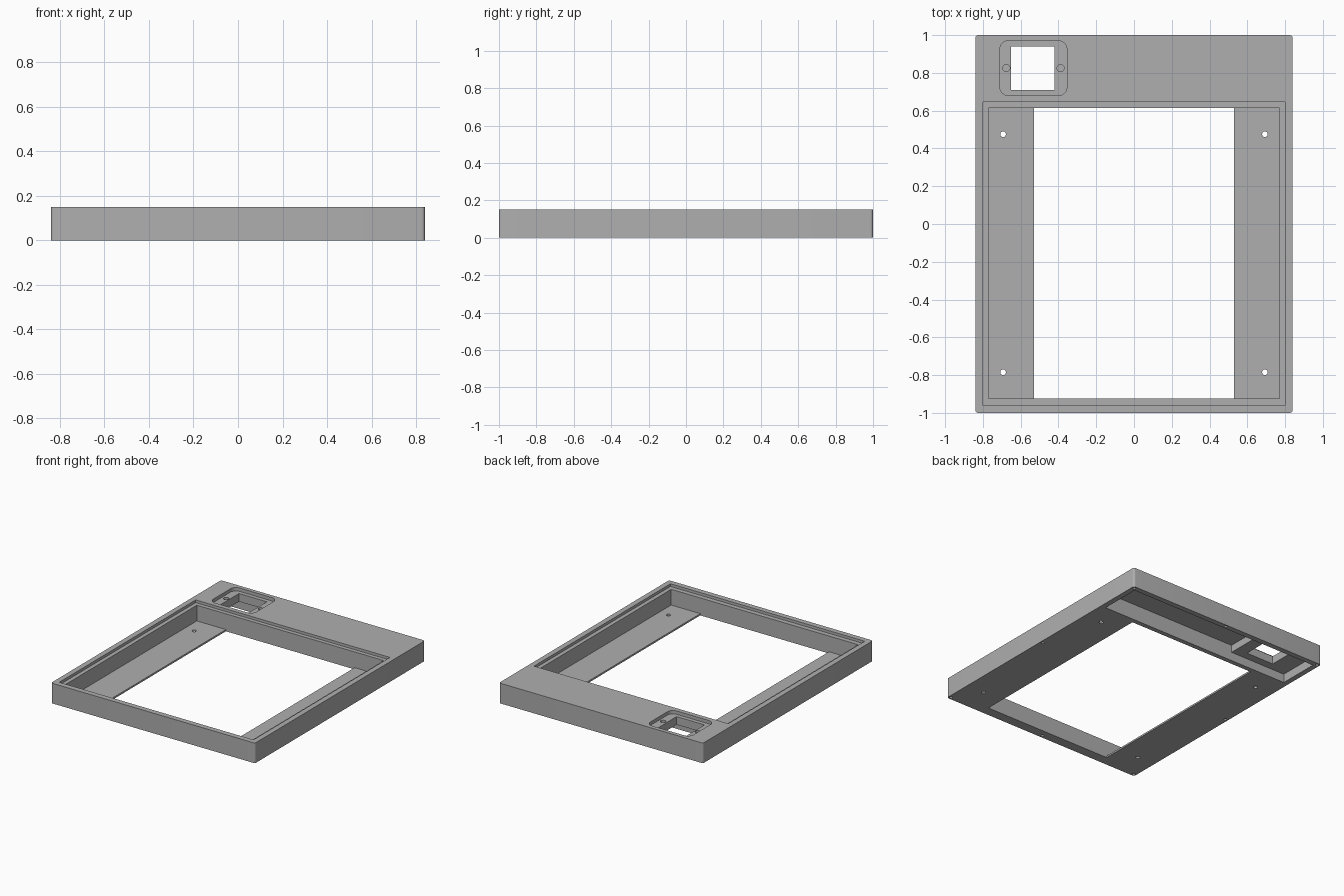
import bpy, bmesh, math
from mathutils import Vector

cube = bpy.data.objects.get("Cube")
if cube:
    bpy.data.objects.remove(cube, do_unlink=True)

grey = bpy.data.materials.new("plain grey")
grey.use_nodes = True
colour = (0.43, 0.43, 0.43, 1)
grey.diffuse_color = colour
grey.node_tree.nodes["Principled BSDF"].inputs["Base Color"].default_value = colour


def extrude(name, points, direction):
    """Solid made by sweeping a closed outline along a direction."""
    bm = bmesh.new()
    face = bm.faces.new([bm.verts.new(p) for p in points])
    swept = bmesh.ops.extrude_face_region(bm, geom=[face])["geom"]
    bmesh.ops.translate(bm, vec=Vector(direction),
                        verts=[v for v in swept if isinstance(v, bmesh.types.BMVert)])
    bmesh.ops.recalc_face_normals(bm, faces=bm.faces)
    mesh = bpy.data.meshes.new(name)
    bm.to_mesh(mesh)
    bm.free()
    mesh.materials.append(grey)
    obj = bpy.data.objects.new(name, mesh)
    bpy.context.collection.objects.link(obj)
    return obj


def arc(cx, cy, z, r, start, sweep, steps):
    angles = [start + sweep * i / steps for i in range(steps + 1)]
    return [(cx + r * math.cos(a), cy + r * math.sin(a), z) for a in angles]


def block(name, x0, x1, y0, y1, z0, z1, r=0):
    """Upright box, with rounded vertical corners if r is given."""
    if r:
        corners = [(x1 - r, y1 - r), (x0 + r, y1 - r), (x0 + r, y0 + r), (x1 - r, y0 + r)]
        points = [p for i, (cx, cy) in enumerate(corners)
                  for p in arc(cx, cy, z0, r, i * math.pi / 2, math.pi / 2, 6)]
    else:
        points = [(x0, y0, z0), (x1, y0, z0), (x1, y1, z0), (x0, y1, z0)]
    return extrude(name, points, (0, 0, z1 - z0))


def rod(x, y, z0, z1, r):
    points = arc(x, y, z0, r, 0, math.tau, 20)[:-1]
    return extrude("hole_cutter", points, (0, 0, z1 - z0))


# Outer body
W, H = 0.84, 0.15
TOP, LOW = H + 0.05, -0.05
body = block("housing_frame", -W, W, -1, 1, 0, H, 0.015)

cutters = [
    # Panel ledge, deep well above the side flanges, and window
    block("ledge_cutter", -0.80, 0.80, -0.96, 0.645, 0.13, TOP),
    block("well_cutter", -0.77, 0.77, -0.925, 0.615, 0.013, TOP),
    block("window_cutter", -0.53, 0.53, -0.925, 0.615, LOW, 0.05),
    # Stepped rear compartment, open underneath
    extrude("compartment_cutter",
            [(x, 0.65, z) for x, z in ((-0.80, LOW), (0.80, LOW), (0.80, 0.12),
                                       (-0.33, 0.12), (-0.33, 0.065), (-0.80, 0.065))],
            (0, 0.31, 0)),
    # Socket recess and its square opening
    block("socket_recess_cutter", -0.71, -0.355, 0.68, 0.97, 0.125, TOP, 0.045),
    block("socket_opening_cutter", -0.65, -0.42, 0.71, 0.94, 0.03, TOP),
]

# Blind socket screw holes
cutters += [rod(x, 0.825, 0.085, TOP, 0.019) for x in (-0.676, -0.389)]
# Mounting holes through the flanges
cutters += [rod(x, y, LOW, 0.05, 0.015) for x in (-0.693, 0.693) for y in (-0.785, 0.475)]
# Blind screw holes around the underside rim
cutters += [rod(x * 0.82, y * 0.98, LOW, 0.06, 0.011)
            for x in (-1, 0, 1) for y in (-1, 0, 1) if x or y]

# Cut everything out of the body
bpy.context.view_layer.objects.active = body
for cutter in cutters:
    cutter.hide_render = True
    mod = body.modifiers.new("cut", "BOOLEAN")
    mod.operation = "DIFFERENCE"
    mod.solver = "EXACT"
    mod.object = cutter
    bpy.ops.object.modifier_apply(modifier=mod.name)
    bpy.data.objects.remove(cutter, do_unlink=True)

for poly in body.data.polygons:
    poly.material_index = 0
bpy.ops.object.select_all(action="DESELECT")
body.select_set(True)
bpy.ops.object.shade_smooth_by_angle(angle=math.radians(30))
